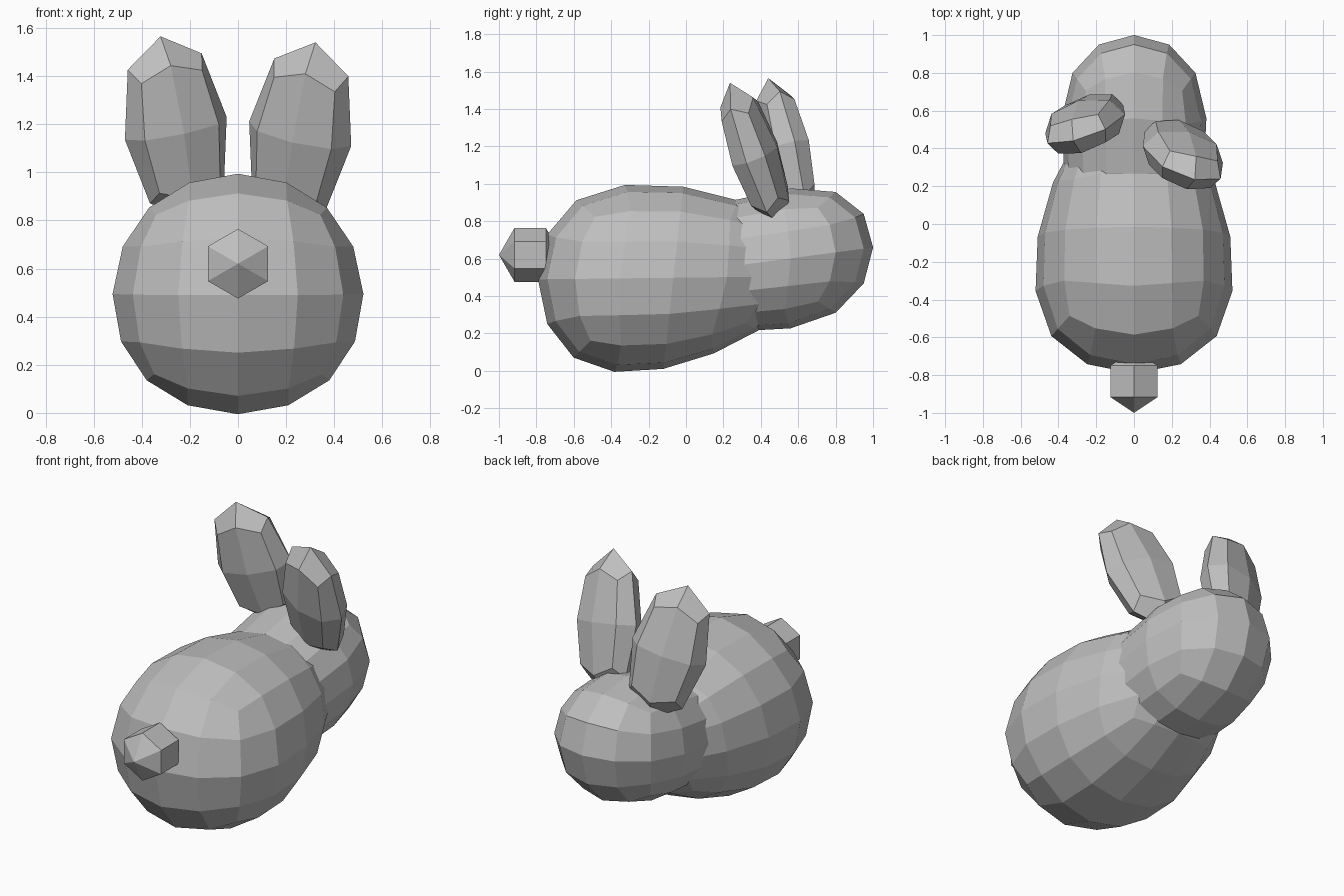
import bpy
import bmesh
import math
from mathutils import Vector, Matrix

if "Cube" in bpy.data.objects:
    bpy.data.objects.remove(bpy.data.objects["Cube"])

# One plain grey for everything
grey = bpy.data.materials.new("grey")
grey.diffuse_color = (0.52, 0.52, 0.52, 1.0)
grey.use_nodes = True
grey.node_tree.nodes["Principled BSDF"].inputs["Base Color"].default_value = grey.diffuse_color


def finish(name, bm, subdivisions=0):
    """Turn a bmesh into a flat-shaded object, optionally rounded by subdivision."""
    bmesh.ops.recalc_face_normals(bm, faces=bm.faces)
    mesh = bpy.data.meshes.new(name)
    bm.to_mesh(mesh)
    bm.free()
    mesh.materials.append(grey)
    obj = bpy.data.objects.new(name, mesh)
    bpy.context.collection.objects.link(obj)
    if subdivisions:
        mod = obj.modifiers.new("round", 'SUBSURF')
        mod.levels = mod.render_levels = subdivisions
    return obj


def rounded_block(name, rear, front):
    """Box cage rounded into a faceted blob.
    rear / front: (bottom half width, y, z, top half width, y, z)."""
    bm = bmesh.new()
    bmesh.ops.create_cube(bm, size=2)
    for v in bm.verts:
        end = front if v.co.y > 0 else rear
        half, y, z = end[3:] if v.co.z > 0 else end[:3]
        v.co = Vector((half * v.co.x, y, z))
    return finish(name, bm, 2)


def ear(name, side, bottom, top):
    """Flattened faceted ear running from bottom to top, turned a little outwards."""
    bottom, top = Vector(bottom), Vector(top)
    axis = (top - bottom).normalized()
    wide = Vector((0.96, -0.27 * side, 0))
    wide = (wide - axis * wide.dot(axis)).normalized()
    thick = axis.cross(wide)
    turn = Matrix((wide, thick, axis)).transposed()
    half = Vector((0.265, 0.155, (top - bottom).length / 2 / 0.84))
    bm = bmesh.new()
    bmesh.ops.create_cube(bm, size=2)
    for v in bm.verts:
        v.co = turn @ (v.co * half) + (bottom + top) / 2
    return finish(name, bm, 1)


# Body: wide at the rear, narrowing into the neck
rounded_block("body", (0.89, -0.88, -0.34, 0.82, -0.98, 1.315),
              (0.37, 0.62, 0.175, 0.35, 0.97, 0.84))

# Head: long block whose narrow rear is buried in the body
rounded_block("head", (0.23, -0.60, 0.275, 0.23, -0.60, 0.62),
              (0.65, 1.14, 0.012, 0.65, 1.14, 1.345))

# Ears: one leans further back than the other
ear("right_ear", 1, (0.195, 0.50, 0.78), (0.322, 0.235, 1.54))
ear("left_ear", -1, (-0.195, 0.62, 0.80), (-0.322, 0.44, 1.565))

# Tail: six-sided sphere with its pole pointing outwards and a ridge on top
bm = bmesh.new()
bmesh.ops.create_uvsphere(
    bm, u_segments=6, v_segments=3, radius=0.167,
    matrix=Matrix.Translation((0, -0.833, 0.62)) @ Matrix.Rotation(math.pi / 2, 4, 'X'))
finish("tail", bm)
